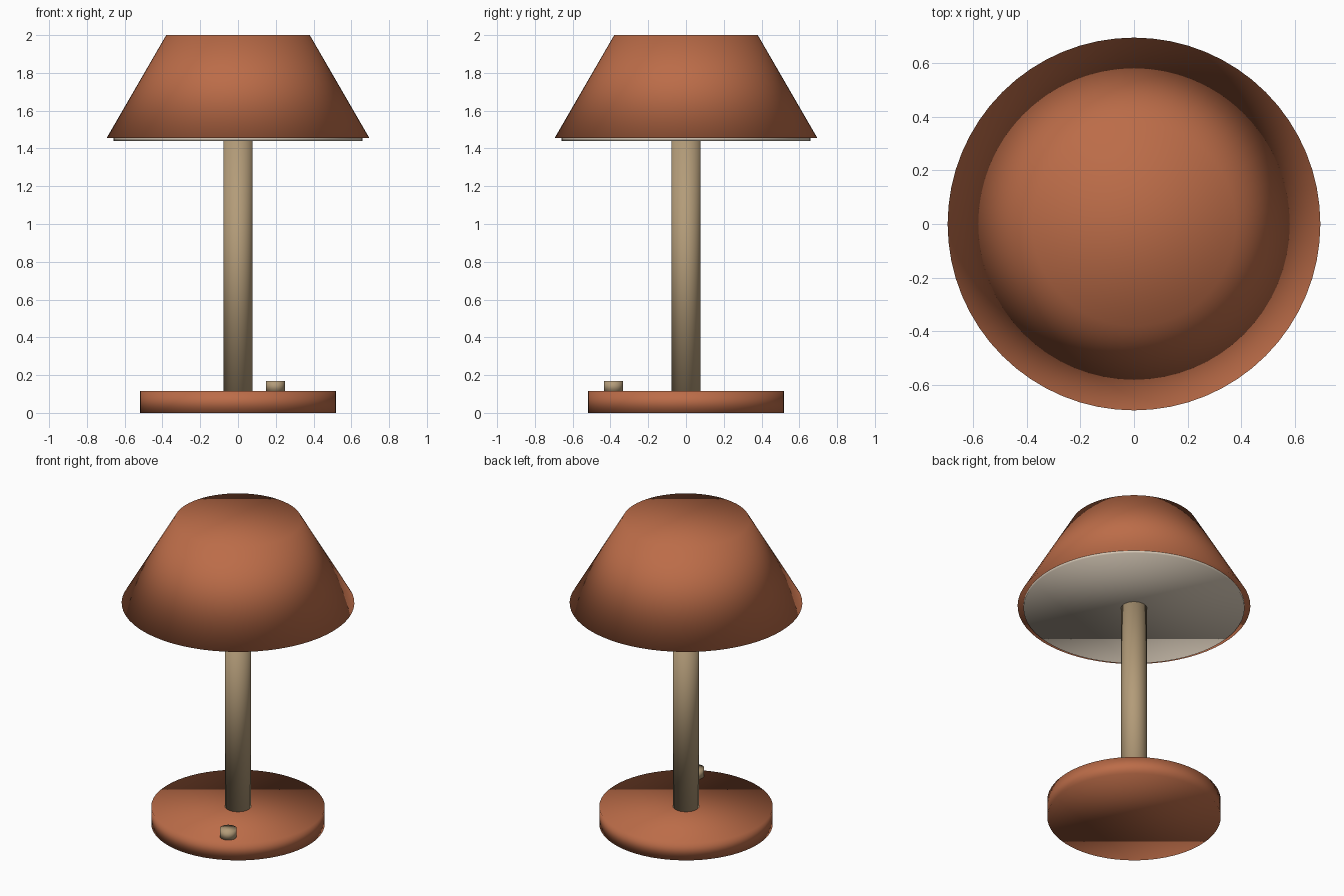
import bpy

cube = bpy.data.objects.get("Cube")
if cube:
    bpy.data.objects.remove(cube, do_unlink=True)


def make_material(name, rgb):
    mat = bpy.data.materials.new(name)
    mat.use_nodes = True
    mat.diffuse_color = (*rgb, 1)
    mat.node_tree.nodes["Principled BSDF"].inputs["Base Color"].default_value = (*rgb, 1)
    return mat


terracotta = make_material("terracotta", (0.50, 0.15, 0.065))
brass = make_material("pale brass", (0.45, 0.33, 0.19))
cream = make_material("cream", (0.67, 0.58, 0.47))


def turned_part(name, mat, r_bottom, r_top, z_bottom, z_top, x=0, y=0, sides=64):
    """Capped round part, softly shaded all over."""
    bpy.ops.mesh.primitive_cone_add(
        vertices=sides, radius1=r_bottom, radius2=r_top, depth=z_top - z_bottom,
        end_fill_type='NGON', location=(x, y, (z_bottom + z_top) / 2))
    obj = bpy.context.object
    obj.name = name
    obj.data.materials.append(mat)
    bpy.ops.object.shade_smooth()
    return obj


# Foot and post
turned_part("base", terracotta, 0.518, 0.518, 0, 0.115)
turned_part("post", brass, 0.078, 0.078, 0.11, 1.46)

# Switch on the front of the base
turned_part("switch_button", brass, 0.05, 0.05, 0.11, 0.17, x=0.198, y=-0.384, sides=32)

# Shade with the light panel under it
turned_part("shade", terracotta, 0.695, 0.38, 1.456, 2.0)
turned_part("light_panel", cream, 0.66, 0.66, 1.44, 1.465)
